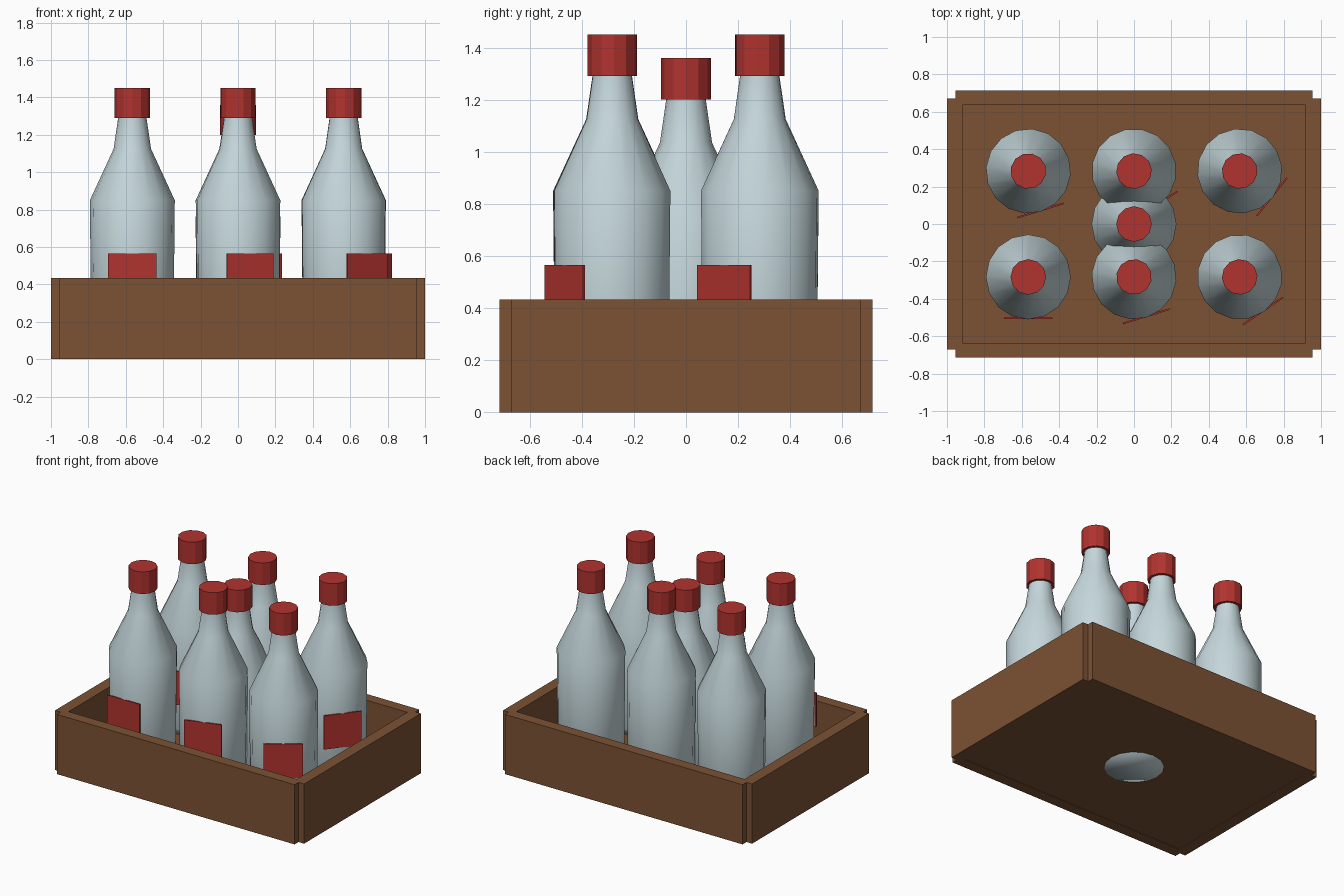
import bpy, bmesh, math
from mathutils import Matrix, Vector

if "Cube" in bpy.data.objects:
    bpy.data.objects.remove(bpy.data.objects["Cube"])


def material(name, rgb):
    m = bpy.data.materials.new(name)
    m.diffuse_color = (*rgb, 1)
    m.use_nodes = True
    m.node_tree.nodes["Principled BSDF"].inputs["Base Color"].default_value = m.diffuse_color
    return m


WOOD = material("brown wood", (0.20, 0.085, 0.035))
GLASS = material("pale glass", (0.56, 0.68, 0.71))
RED = material("red", (0.44, 0.033, 0.028))


def add_object(name, bm, mat, matrix=Matrix(), smooth=False):
    bmesh.ops.recalc_face_normals(bm, faces=bm.faces)
    for f in bm.faces:
        f.smooth = smooth
    me = bpy.data.meshes.new(name)
    bm.to_mesh(me)
    bm.free()
    me.materials.append(mat)
    ob = bpy.data.objects.new(name, me)
    ob.matrix_world = matrix
    bpy.context.collection.objects.link(ob)
    return ob


def box(name, lo, hi, mat, matrix=Matrix()):
    lo, hi = Vector(lo), Vector(hi)
    bm = bmesh.new()
    bmesh.ops.create_cube(bm, size=1)
    for v in bm.verts:
        v.co = (lo + hi) / 2 + v.co * (hi - lo)
    return add_object(name, bm, mat, matrix)


def lathe(name, profile, sides, mat, matrix, smooth):
    # closed solid of revolution from (radius, height) points
    bm = bmesh.new()
    rings = [[bm.verts.new((r * math.cos(math.tau * i / sides),
                            r * math.sin(math.tau * i / sides), z))
              for i in range(sides)] for r, z in profile]
    for a, b in zip(rings, rings[1:]):
        for i in range(sides):
            j = (i + 1) % sides
            bm.faces.new((a[i], a[j], b[j], b[i]))
    bm.faces.new(rings[0][::-1])
    bm.faces.new(rings[-1])
    return add_object(name, bm, mat, matrix, smooth)


# Crate: floor and four walls with notched corners
box("crate_floor", (-0.955, -0.67, 0.004), (0.955, 0.67, 0.09), WOOD)
for s, side in ((-1, "front"), (1, "back")):
    box("crate_wall_" + side, (-0.955, s * 0.675 - 0.04, 0), (0.955, s * 0.675 + 0.04, 0.433), WOOD)
for s, side in ((-1, "left"), (1, "right")):
    box("crate_wall_" + side, (s * 0.958 - 0.042, -0.67, 0), (s * 0.958 + 0.042, 0.67, 0.433), WOOD)

BOTTLE = [(0.195, 0), (0.22, 0.05), (0.227, 0.76), (0.1, 1.035), (0.076, 1.2), (0.07, 1.3)]


def bottle(tag, x, y, z, turn):
    m = Matrix.Translation((x, y, z)) @ Matrix.Rotation(turn, 4, "Z")
    lathe("bottle_" + tag, BOTTLE, 16, GLASS, m, True)
    lathe("cap_" + tag, [(0.095, 1.2), (0.095, 1.36)], 12, RED, m, False)
    box("label_" + tag, (-0.13, -0.225, 0.23), (0.13, -0.216, 0.475), RED, m)


# Six bottles on the floor, each turned a little more, and one sunk in the middle
for row, y in enumerate((-0.283, 0.283)):
    for col, x in enumerate((-0.565, 0, 0.565)):
        bottle(f"{row}_{col}", x, y, 0.09, 0.3 * (row + col))
bottle("middle", 0, 0, 0, 0)
